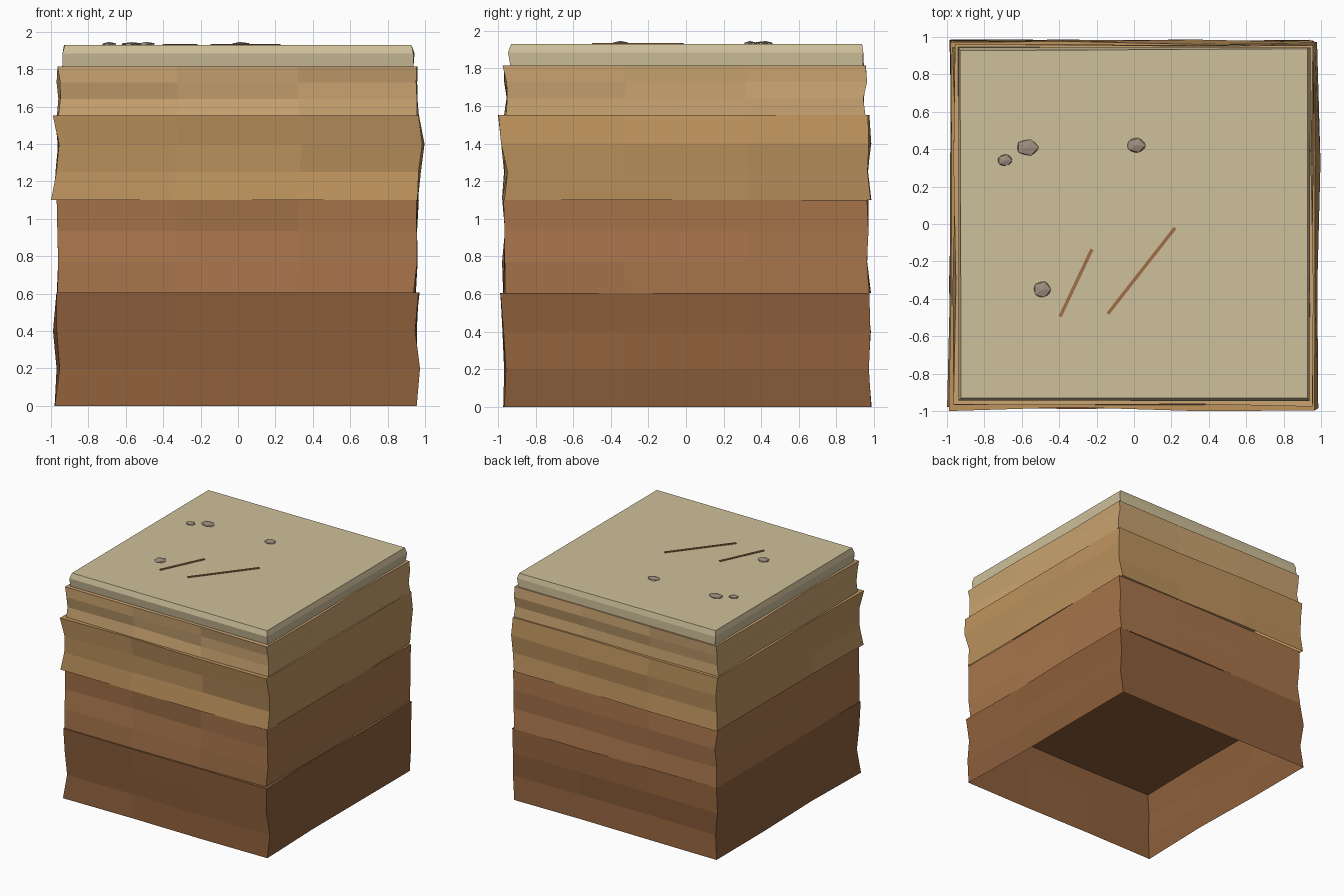
import bpy, bmesh, math, random
from mathutils import Vector, Matrix

if "Cube" in bpy.data.objects:
    bpy.data.objects.remove(bpy.data.objects["Cube"])

random.seed(4)


def material(name, rgb):
    m = bpy.data.materials.new(name)
    m.diffuse_color = [(c / 255) ** 2.2 for c in rgb] + [1]
    m.use_nodes = True
    m.node_tree.nodes["Principled BSDF"].inputs["Base Color"].default_value = m.diffuse_color
    return m


def finish(bm, name, mat):
    bmesh.ops.recalc_face_normals(bm, faces=bm.faces)
    me = bpy.data.meshes.new(name)
    bm.to_mesh(me)
    bm.free()
    me.materials.append(mat)
    ob = bpy.data.objects.new(name, me)
    bpy.context.collection.objects.link(ob)
    return ob


def ring(left, right, front, back, cols, jitter):
    """Square outline with cols segments per side, each point pushed inward a little."""
    def j():
        return random.uniform(0, jitter)
    t = [i / cols for i in range(cols)]
    pts = []
    for k in t:  # front, right, back, left
        pts.append((-left + k * (left + right) + (j() if k == 0 else 0), -front + j()))
    for k in t:
        pts.append((right - j(), -front + k * (front + back) + (j() if k == 0 else 0)))
    for k in t:
        pts.append((right - k * (left + right) - (j() if k == 0 else 0), back - j()))
    for k in t:
        pts.append((-left + j(), back - k * (front + back) - (j() if k == 0 else 0)))
    return pts


def stratum(name, heights, extents, mat, cols=3, jitter=0.022):
    """Stacked rings joined by flat panels; closed above, open below."""
    bm = bmesh.new()
    rings = []
    for z, e in zip(heights, extents):
        rings.append([bm.verts.new((x, y, z)) for x, y in ring(*e, cols, jitter)])
    n = cols * 4
    for a, b in zip(rings, rings[1:]):
        for i in range(n):
            bm.faces.new((a[i], a[(i + 1) % n], b[(i + 1) % n], b[i]))
    top = bm.faces.new(rings[-1])
    finish_normals = top.normal_update
    finish_normals()
    me_faces = bm.faces
    for f in me_faces:
        f.smooth = False
    return finish(bm, name, mat)


# Rock layers: extents per row are left, right, front, back
stratum("bottom_layer", (0, .2, .4, .605),
        ((.985, .957, .975, .99), (.972, .98, .972, .975),
         (.99, .967, .983, .99), (.972, .975, .995, .98)),
        material("dark_brown", (141, 96, 62)))
stratum("lower_layer", (.605, .77, .935, 1.1),
        ((.985, .955, .975, .985), (.962, .967, .985, .967),
         (.967, .962, .967, .972), (.975, .972, .98, .972)),
        material("red_brown", (167, 117, 77)))
stratum("middle_layer", (1.1, 1.25, 1.4, 1.553),
        ((1.0, .965, .985, .995), (.982, .985, .97, .98),
         (.978, 1.0, .985, .987), (.995, .985, 1.0, .98)),
        material("ochre", (188, 146, 94)))
stratum("upper_layer", (1.553, 1.64, 1.73, 1.815),
        ((.97, .97, .968, .962), (.962, .962, .962, .957),
         (.97, .962, .972, .967), (.972, .965, .978, .972)),
        material("tan", (200, 162, 112)))
stratum("sand_cap", (1.815, 1.885, 1.93),
        ((.945, .942, .945, .948), (.948, .945, .948, .945), (.935, .935, .935, .938)),
        material("sand", (206, 191, 153)), cols=1, jitter=0.012)

# Flat pebbles on the cap: x, y, radius x, radius y
stone = material("stone", (158, 142, 126))
for i, (x, y, rx, ry) in enumerate(((-.57, .41, .066, .05), (-.69, .34, .044, .036),
                                    (.01, .42, .056, .046), (-.49, -.35, .055, .05))):
    bm = bmesh.new()
    bmesh.ops.create_icosphere(bm, subdivisions=1, radius=1)
    for v in bm.verts:
        v.co *= random.uniform(.88, 1.04)
        v.co = Vector((x + v.co.x * rx, y + v.co.y * ry, 1.932 + v.co.z * .014))
    finish(bm, f"pebble_{i + 1}", stone)

# Thin surface cracks laid as narrow strips
crack = material("crack_brown", (156, 110, 74))
for i, (a, b) in enumerate((((-.395, -.495), (-.225, -.135)), ((-.14, -.48), (.22, -.02)))):
    a, b = Vector(a), Vector(b)
    d, c = b - a, (a + b) / 2
    bm = bmesh.new()
    bmesh.ops.create_cube(bm, size=1, matrix=Matrix.Translation((c.x, c.y, 1.932))
                          @ Matrix.Rotation(math.atan2(d.y, d.x), 4, 'Z')
                          @ Matrix.Diagonal((d.length, .018, .008, 1)))
    finish(bm, f"crack_{i + 1}", crack)
